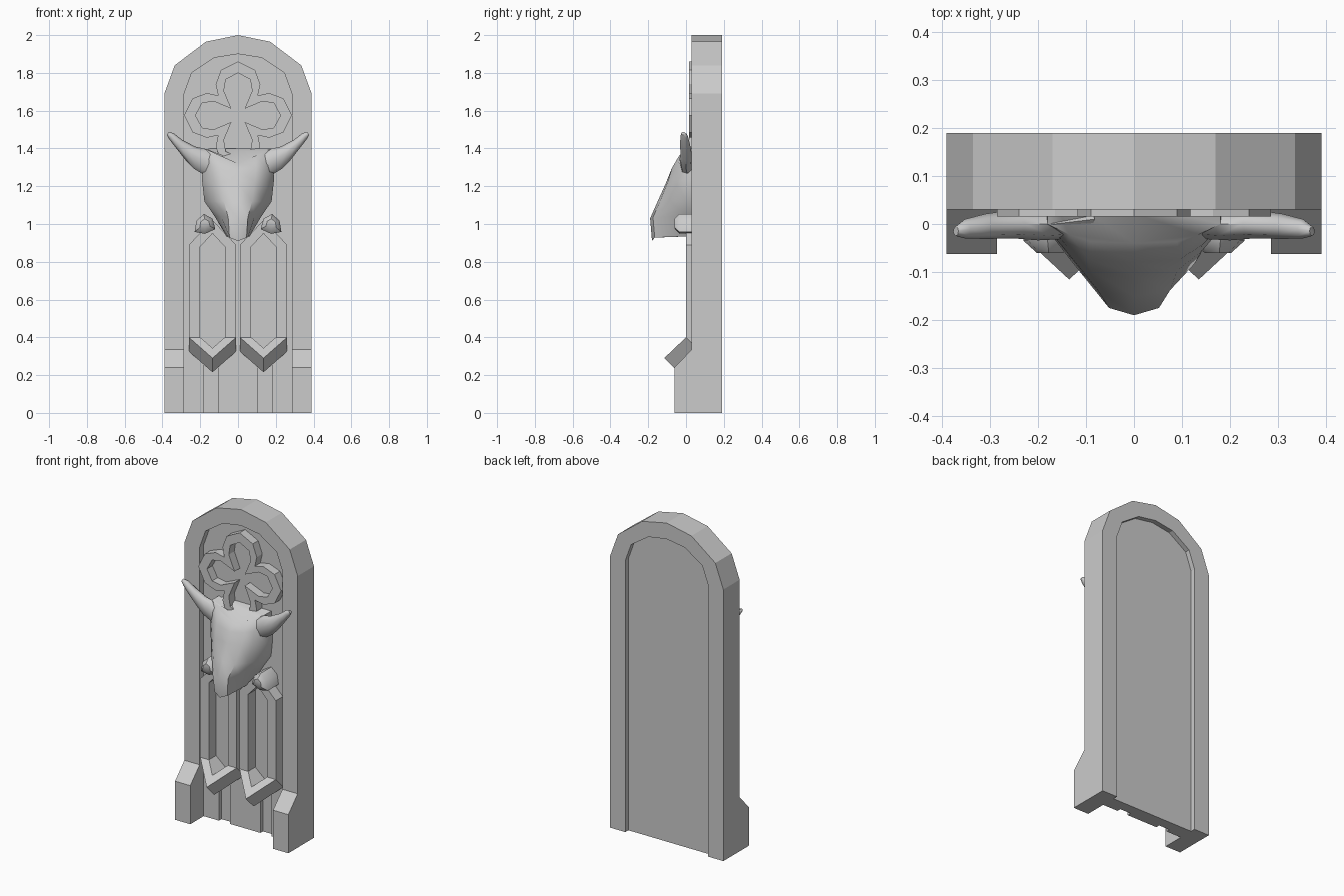
import bpy, bmesh, math

cube = bpy.data.objects.get("Cube")
if cube:
    bpy.data.objects.remove(cube, do_unlink=True)

stone = bpy.data.materials.new("grey_stone")
stone.use_nodes = True
GREY = (0.6, 0.6, 0.6, 1)
stone.diffuse_color = GREY
stone.node_tree.nodes["Principled BSDF"].inputs["Base Color"].default_value = GREY


def loft(name, rings, closed=False, smooth=None):
    """Skin equal-length rings of points; cap the ends unless closed."""
    bm = bmesh.new()
    rows = [[bm.verts.new(p) for p in ring] for ring in rings]
    n = len(rows[0])
    pairs = list(zip(rows, rows[1:]))
    if closed:
        pairs.append((rows[-1], rows[0]))
    else:
        bm.faces.new(rows[0])
        bm.faces.new(rows[-1])
    for a, b in pairs:
        for i in range(n):
            j = (i + 1) % n
            bm.faces.new((a[i], a[j], b[j], b[i]))
    bmesh.ops.recalc_face_normals(bm, faces=bm.faces)
    mesh = bpy.data.meshes.new(name)
    bm.to_mesh(mesh)
    bm.free()
    mesh.materials.append(stone)
    obj = bpy.data.objects.new(name, mesh)
    bpy.context.collection.objects.link(obj)
    if smooth:
        bpy.ops.object.select_all(action='DESELECT')
        obj.select_set(True)
        bpy.context.view_layer.objects.active = obj
        bpy.ops.object.shade_smooth_by_angle(angle=math.radians(smooth))
    return obj


def mirrored(half):
    """Complete a right-hand outline that ends on the centre line."""
    return half + [(-x, z) for x, z in reversed(half[:-1])]


def prism(name, outline, front, back):
    return loft(name, [[(x, y, z) for x, z in outline] for y in (front, back)])


def band(name, outer, inner, front, back, closed):
    return loft(name, [[(a, front, b), (c, front, d), (c, back, d), (a, back, b)]
                       for (a, b), (c, d) in zip(outer, inner)], closed)


# Arched surround
outer_arch = mirrored([(.39, 0), (.39, 1.69), (.335, 1.84), (.17, 1.965), (0, 2)])
inner_arch = mirrored([(.285, 0), (.285, 1.69), (.245, 1.8), (.125, 1.88), (0, 1.9)])
band("arched_surround", outer_arch, inner_arch, .03, .19, False)

# Recessed panel, with two shallow grooves at the foot of its front layer
prism("panel_back", inner_arch, .095, .16)
notches = []
for a, b in ((-.18, -.105), (.105, .18)):
    notches += [(a, 0), (a, .32), (b, .32), (b, 0)]
prism("panel_front", inner_arch + notches, .07, .095)

# Four-lobed tracery
lobe_out = [(0, .285), (.09, .24), (.118, .165), (.105, .105), (.165, .118), (.24, .09)]
lobe_in = [(0, .225), (.065, .19), (.075, .13), (.035, .035), (.13, .075), (.19, .065)]


def quatrefoil(quarter):
    pts = []
    for _ in range(4):
        pts += quarter
        quarter = [(z, -x) for x, z in quarter]
    return [(x, z + 1.575) for x, z in pts]


band("quatrefoil_tracery", quatrefoil(lobe_out), quatrefoil(lobe_in), .016, .08, True)

# Pointed window frames whose lower point folds forward
FRAME_OUT = [(.125, .4), (0, .29), (-.125, .4), (-.125, .89), (0, 1.02), (.125, .89)]
FRAME_IN = [(.065, .4), (0, .343), (-.065, .4), (-.065, .88), (0, .95), (.065, .88)]


def fold(z):
    return min(0, (z - .4) * 1.05)


def lancet_section(cx, o, i):
    low = o[1] <= .4
    drop = .075 if low else 0
    return [(cx + o[0], fold(o[1]), o[1]), (cx + i[0], fold(i[1]), i[1]),
            (cx + i[0], .08, i[1]), (cx + o[0], fold(o[1]) + .075, o[1] - drop)]


# Animal head, stacked rings: height, slope, muzzle half-width, width, front depth
HEAD = [(.91, .4, .045, .06, .18),
        (1.03, .1, .052, .125, .19),
        (1.12, 0, .075, .178, .15),
        (1.22, .05, .09, .19, .105),
        (1.28, .2, .095, .188, .08),
        (1.32, .45, .09, .18, .04)]


def head_ring(z, slope, mid, w, f):
    half = [(w, .08), (w, 0), ((mid + w) / 2, -f * .55), (mid, -f * .92), (0, -f)]
    return [(x, y, z + slope * abs(x)) for x, y in mirrored(half)]


loft("animal_head", [head_ring(*r) for r in HEAD], smooth=50)

# Horn path: x, y, z, radius, depth
HORN = [(.12, .01, 1.305, .07, .04), (.2, 0, 1.345, .062, .034),
        (.25, 0, 1.372, .045, .03), (.31, -.005, 1.422, .028, .026),
        (.352, -.01, 1.464, .02, .02), (.371, -.015, 1.48, .01, .01)]
KNOB = [(.055, -.045), (.045, .015), (.005, .05), (-.04, .025), (-.055, -.03), (0, -.055)]

for side, s in (("left", 1), ("right", -1)):
    loft(side + "_window_frame",
         [lancet_section(s * .135, o, i) for o, i in zip(FRAME_OUT, FRAME_IN)], True)

    # Horns, each section tilted across the path
    rings = []
    for x, y, z, r, d in HORN:
        ring = []
        for k in range(8):
            t = k * math.tau / 8
            u = r * math.cos(t)
            ring.append((s * (x - .55 * u), y + d * math.sin(t), z + .83 * u))
        rings.append(ring)
    loft(side + "_horn", rings, smooth=60)

    # Small knobs beside the muzzle
    loft(side + "_knob",
         [[(s * (.175 + x * k), y, 1.003 + z * k) for x, z in KNOB]
          for y, k in ((.08, 1), (-.035, 1), (-.06, .5))], smooth=45)

    # Foot blocks with sloped tops
    profile = [(.1, 0), (-.062, 0), (-.062, .24), (.03, .335), (.1, .335)]
    loft(side + "_foot_block",
         [[(s * x, y, z) for y, z in profile] for x in (.285, .39)])
